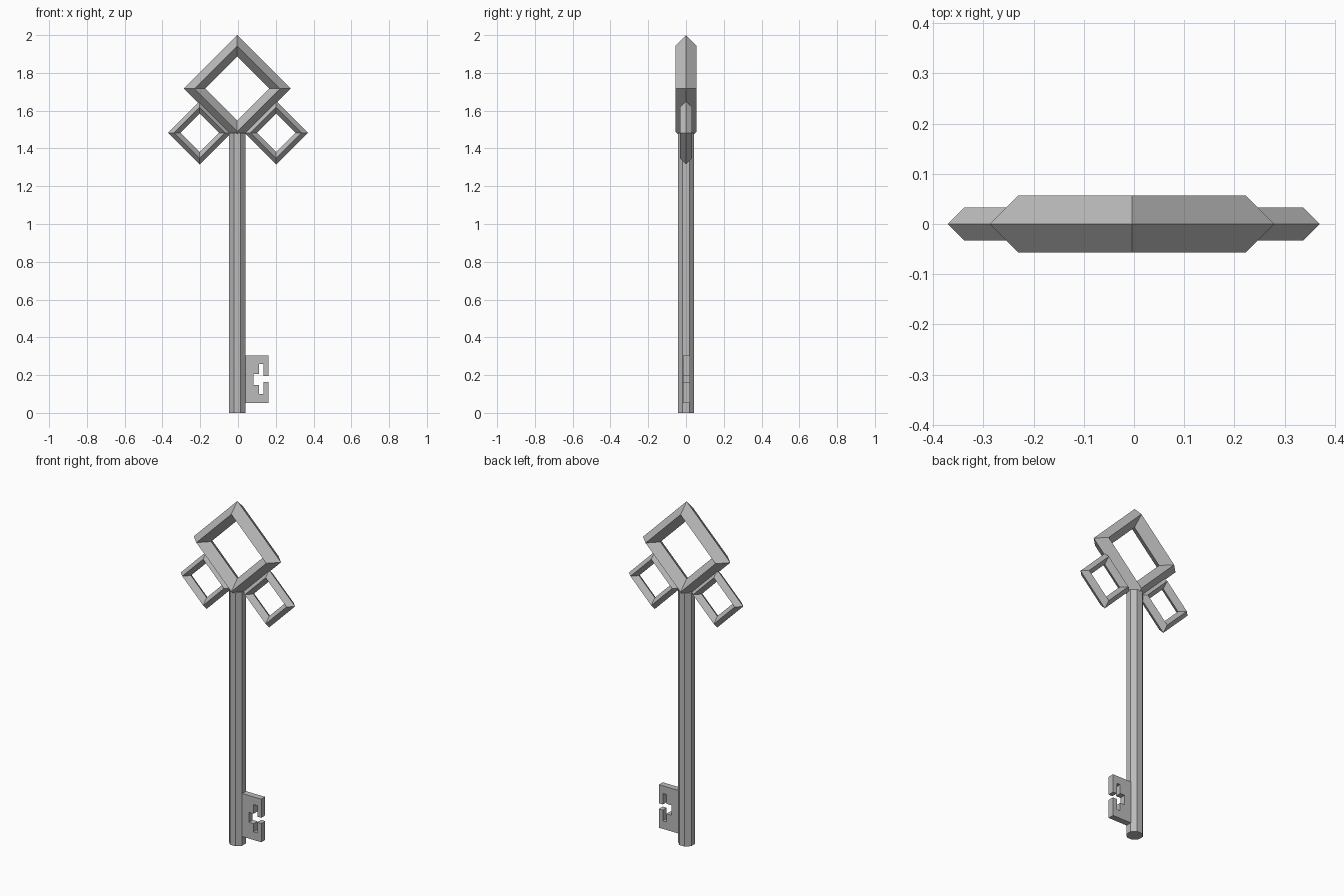
import bpy, bmesh, math

if "Cube" in bpy.data.objects:
    bpy.data.objects.remove(bpy.data.objects["Cube"])

metal = bpy.data.materials.new("grey metal")
metal.diffuse_color = (0.5, 0.5, 0.5, 1)
metal.use_nodes = True
metal.node_tree.nodes["Principled BSDF"].inputs["Base Color"].default_value = metal.diffuse_color


def finish(name, bm):
    bmesh.ops.recalc_face_normals(bm, faces=bm.faces)
    mesh = bpy.data.meshes.new(name)
    bm.to_mesh(mesh)
    bm.free()
    mesh.materials.append(metal)
    obj = bpy.data.objects.new(name, mesh)
    bpy.context.collection.objects.link(obj)
    return obj


def diamond_ring(name, x, z, major, minor):
    """Four-sided ring in the xz plane with a diamond cross-section."""
    bm = bmesh.new()
    rows = []
    for i in range(4):
        a = i * math.pi / 2
        row = []
        for j in range(4):
            b = j * math.pi / 2
            r = major + minor * math.cos(b)
            row.append(bm.verts.new((x + r * math.cos(a), minor * math.sin(b),
                                     z + r * math.sin(a))))
        rows.append(row)
    for i in range(4):
        p, q = rows[i], rows[(i + 1) % 4]
        for j in range(4):
            k = (j + 1) % 4
            bm.faces.new((p[j], q[j], q[k], p[k]))
    return finish(name, bm)


def prism(name, points, vec):
    """Closed outline extruded along a vector."""
    bm = bmesh.new()
    face = bm.faces.new([bm.verts.new(p) for p in points])
    new = bmesh.ops.extrude_face_region(bm, geom=[face], use_keep_orig=True)
    verts = [g for g in new["geom"] if isinstance(g, bmesh.types.BMVert)]
    bmesh.ops.translate(bm, verts=verts, vec=vec)
    return finish(name, bm)


# Bow: one large ring and two small side rings
diamond_ring("bow_ring", -0.004, 1.717, 0.2265, 0.0565)
for side, x in (("left", -0.203), ("right", 0.202)):
    diamond_ring(side + "_small_ring", x, 1.483, 0.135, 0.033)

# Octagonal shaft with flats facing front and sides
R = 0.0425 / math.cos(math.pi / 8)
angles = [math.pi / 8 + i * math.pi / 4 for i in range(8)]
prism("shaft", [(-0.004 + R * math.cos(a), R * math.sin(a), 0) for a in angles],
      (0, 0, 1.483))

# Bit: plate with a cross-shaped notch open on its outer edge
outline = [(0.02, 0.053), (0.162, 0.053), (0.162, 0.163), (0.136, 0.163),
           (0.136, 0.1), (0.112, 0.1), (0.112, 0.148), (0.081, 0.148),
           (0.081, 0.206), (0.112, 0.206), (0.112, 0.26), (0.136, 0.26),
           (0.136, 0.196), (0.162, 0.196), (0.162, 0.305), (0.02, 0.305)]
prism("bit", [(x, -0.016, z) for x, z in outline], (0, 0.036, 0))
